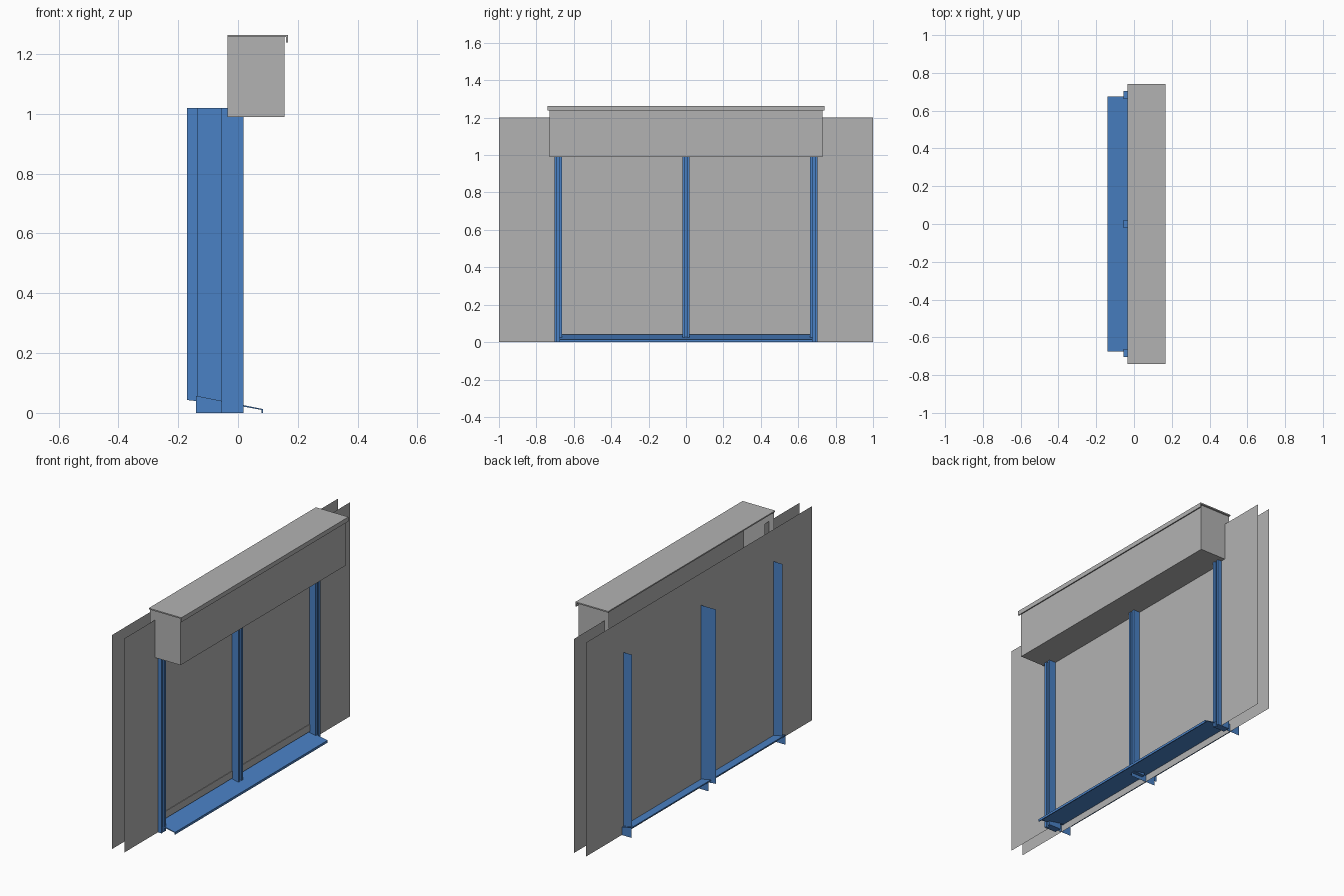
import bpy
import bmesh
from mathutils import Vector

cube = bpy.data.objects.get("Cube")
if cube:
    bpy.data.objects.remove(cube, do_unlink=True)


def material(name, rgb):
    mat = bpy.data.materials.new(name)
    mat.use_nodes = True
    mat.diffuse_color = (*rgb, 1)
    mat.node_tree.nodes["Principled BSDF"].inputs["Base Color"].default_value = (*rgb, 1)
    return mat


GREY = material("light_grey", (0.45, 0.45, 0.45))
BLUE = material("frame_blue", (0.068, 0.22, 0.56))


def polygon(name, points, mat, extrude=None):
    """One flat face, optionally pushed along a vector into a solid."""
    bm = bmesh.new()
    face = bm.faces.new([bm.verts.new(p) for p in points])
    if extrude:
        geom = bmesh.ops.extrude_face_region(bm, geom=[face], use_keep_orig=True)["geom"]
        moved = [g for g in geom if isinstance(g, bmesh.types.BMVert)]
        bmesh.ops.translate(bm, verts=moved, vec=Vector(extrude))
        bmesh.ops.recalc_face_normals(bm, faces=bm.faces)
    mesh = bpy.data.meshes.new(name)
    bm.to_mesh(mesh)
    bm.free()
    mesh.materials.append(mat)
    obj = bpy.data.objects.new(name, mesh)
    bpy.context.collection.objects.link(obj)
    return obj


def sheet_x(name, x, y, z, mat):
    """Upright sheet facing +x."""
    return polygon(name, [(x, y[0], z[0]), (x, y[1], z[0]), (x, y[1], z[1]), (x, y[0], z[1])], mat)


def sheet_y(name, y, outline, mat):
    """Upright sheet across the wall from an x-z outline."""
    return polygon(name, [(x, y, z) for x, z in outline], mat)


def box(name, x, y, z, mat):
    base = [(x[0], y[0], z[0]), (x[1], y[0], z[0]), (x[1], y[1], z[0]), (x[0], y[1], z[0])]
    return polygon(name, base, mat, (0, 0, z[1] - z[0]))


# Wall faces: whole inner sheet, outer sheet open behind the shutter
sheet_x("inner_wall", -0.08, (-1, 1), (0, 1.2), GREY)
sheet_x("outer_wall_left", -0.005, (0.69, 1), (0, 1.2), GREY)
sheet_x("outer_wall_right", -0.005, (-1, -0.69), (0, 1.2), GREY)

# Shutter curtain and its bottom bar
sheet_x("shutter_curtain", -0.022, (-0.67, 0.67), (0.04, 1.08), GREY)
box("shutter_bottom_bar", (-0.024, -0.019), (-0.665, 0.665), (0.04, 0.08), GREY)

# Shutter box, open towards the wall, with an overhanging lid
BACK, FRONT, LOW, TOP, HALF = -0.035, 0.155, 0.99, 1.256, 0.73
sheet_x("box_front", FRONT, (-HALF, HALF), (LOW, TOP), GREY)
polygon("box_bottom", [(BACK, -HALF, LOW), (BACK, HALF, LOW),
                       (FRONT, HALF, LOW), (FRONT, -HALF, LOW)], GREY)
for side, name in ((-1, "box_end_right"), (1, "box_end_left")):
    sheet_y(name, side * HALF, [(BACK, LOW), (FRONT, LOW), (FRONT, TOP), (BACK, TOP)], GREY)
lid = [(BACK, TOP), (0.161, TOP), (0.161, 1.238), (0.167, 1.238), (0.167, 1.263), (BACK, 1.263)]
polygon("box_lid", [(x, -0.74, z) for x, z in lid], GREY, (0, 1.48, 0))

# Sloping sill with a front lip
sill = [(-0.14, 0.057), (0.083, 0.013), (0.083, 0), (0.078, 0), (0.078, 0.01), (-0.14, 0.05)]
polygon("sill", [(x, -0.675, z) for x, z in sill], BLUE, (0, 1.35, 0))

# Grooved guide rails, each with a fin under the sill and a strip behind
RAIL = [(-0.055, -0.02), (0.018, -0.02), (0.018, -0.006), (0.006, -0.006),
        (0.006, 0.006), (0.018, 0.006), (0.018, 0.02), (-0.055, 0.02)]
FIN = [(-0.14, 0), (0.018, 0), (0.018, 0.026), (-0.14, 0.057)]
for name, y, foot, strip_y, depth in (("right", -0.683, 0, -0.662, -0.135),
                                      ("centre", 0, 0.02, -0.02, -0.171),
                                      ("left", 0.683, 0, 0.67, -0.135)):
    polygon(name + "_rail", [(x, y + w, foot) for x, w in RAIL], BLUE, (0, 0, 1.02 - foot))
    sheet_y(name + "_fin", y, FIN, BLUE)
    sheet_y(name + "_strip", strip_y,
            [(depth, 0.043), (-0.055, 0.03), (-0.055, 1.02), (depth, 1.02)], BLUE)
